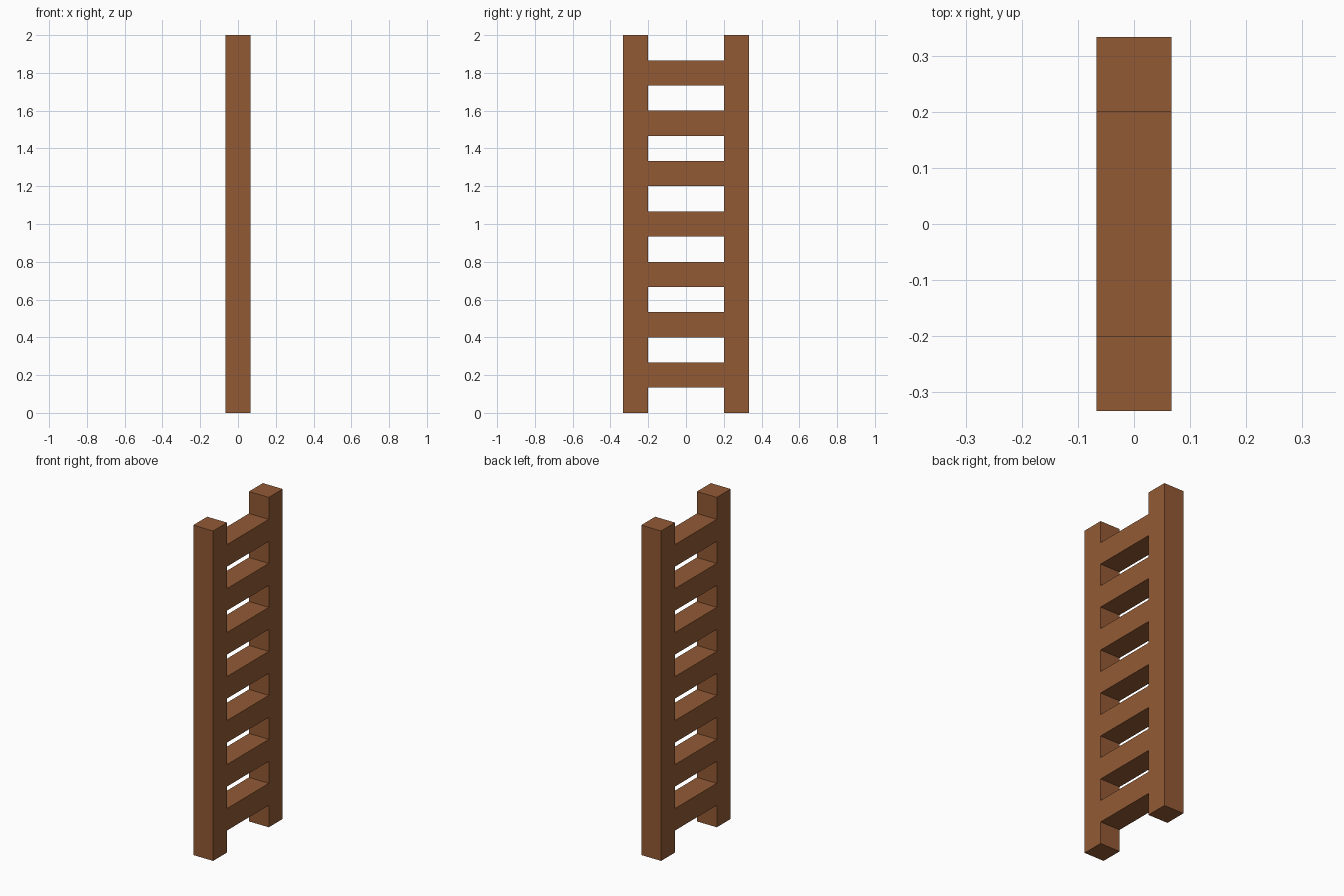
import bpy
import bmesh
from mathutils import Matrix

default_cube = bpy.data.objects.get("Cube")
if default_cube:
    bpy.data.objects.remove(default_cube, do_unlink=True)

HEIGHT = 2.0
UNIT = HEIGHT / 15          # beam thickness; rungs and gaps share it
RUNGS = 7

wood = bpy.data.materials.new("brown wood")
wood.use_nodes = True
brown = (0.29, 0.102, 0.036, 1)
wood.diffuse_color = brown
wood.node_tree.nodes["Principled BSDF"].inputs["Base Color"].default_value = brown


def beam(name, centre, size):
    """Square-edged wooden beam."""
    bm = bmesh.new()
    bmesh.ops.create_cube(bm, size=1, matrix=Matrix.Diagonal((*size, 1)))
    mesh = bpy.data.meshes.new(name)
    bm.to_mesh(mesh)
    bm.free()
    mesh.materials.append(wood)
    obj = bpy.data.objects.new(name, mesh)
    obj.location = centre
    bpy.context.collection.objects.link(obj)
    return obj


# Upright rails
for name, side in (("front_rail", -1), ("back_rail", 1)):
    beam(name, (0, side * 2 * UNIT, HEIGHT / 2), (UNIT, UNIT, HEIGHT))

# Evenly spaced rungs between the rails
for i in range(RUNGS):
    beam(f"rung_{i + 1}", (0, 0, (2 * i + 1.5) * UNIT), (UNIT, 3 * UNIT, UNIT))
